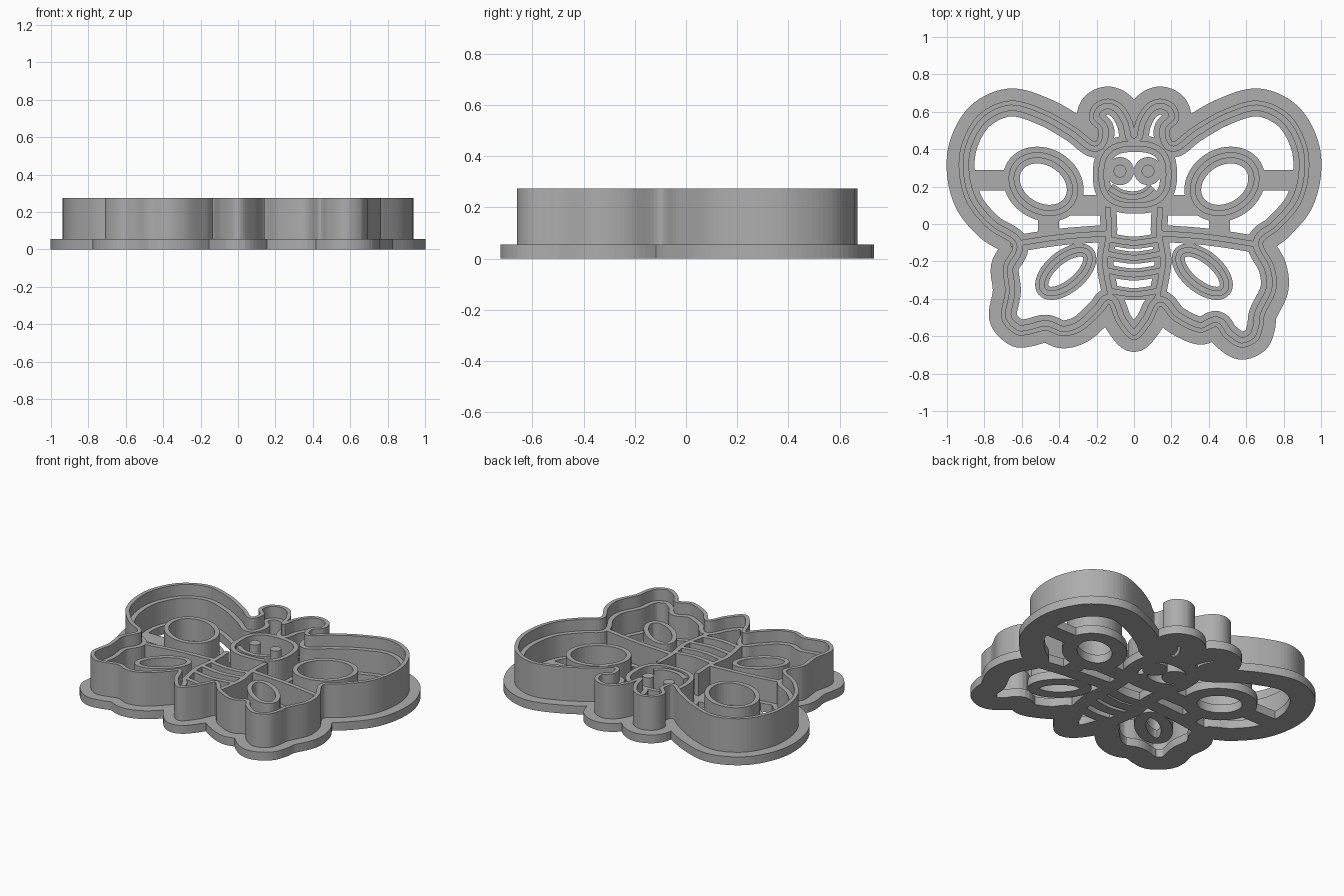
import bpy, bmesh, math
from mathutils import Vector

cube = bpy.data.objects.get("Cube")
if cube:
    bpy.data.objects.remove(cube, do_unlink=True)

BASE, STAMP, BLADE = 0.055, 0.2, 0.275   # heights of the three levels
LINE = 0.03                              # width of a stamping line

grey = bpy.data.materials.new("plain_grey")
grey.use_nodes = True
colour = (0.42, 0.42, 0.42, 1)
grey.diffuse_color = colour
for node in grey.node_tree.nodes:
    if node.type == 'BSDF_PRINCIPLED':
        node.inputs["Base Color"].default_value = colour


def finish(name, bm):
    for face in bm.faces:
        face.normal_update()
    mesh = bpy.data.meshes.new(name)
    bm.to_mesh(mesh)
    bm.free()
    mesh.materials.append(grey)
    obj = bpy.data.objects.new(name, mesh)
    bpy.context.collection.objects.link(obj)
    return obj


def smooth(points, closed=False, steps=8):
    """Curve running through all the given points."""
    pts = [Vector(p) for p in points]
    n = len(pts)

    def at(i):
        return pts[i % n] if closed else pts[max(0, min(n - 1, i))]

    path = []
    for i in range(n if closed else n - 1):
        a, b, c, d = (at(i + k) for k in (-1, 0, 1, 2))
        for s in range(steps):
            t = s / steps
            path.append(0.5 * (2 * b + (c - a) * t + (2 * a - 5 * b + 4 * c - d) * t ** 2
                               + (3 * b - a - 3 * c + d) * t ** 3))
    if not closed:
        path.append(pts[-1])
    return path


def ellipse(cx, cy, a, b, tilt=0, power=1, steps=48):
    """Closed counter-clockwise oval; a low power makes it squarer."""
    path = []
    ct, st = math.cos(tilt), math.sin(tilt)
    for i in range(steps):
        t = math.tau * i / steps
        x = a * math.copysign(abs(math.cos(t)) ** power, math.cos(t))
        y = b * math.copysign(abs(math.sin(t)) ** power, math.sin(t))
        path.append(Vector((cx + x * ct - y * st, cy + x * st + y * ct)))
    return path


def ribbon(name, path, outer, inner, low, high, closed=False):
    """Upright strip between two offsets of a flat path."""
    bm = bmesh.new()
    n = len(path)
    rows = []
    for i, p in enumerate(path):
        if closed:
            along = path[(i + 1) % n] - path[i - 1]
        else:
            along = path[min(i + 1, n - 1)] - path[max(i - 1, 0)]
        along.normalize()
        side = Vector((along.y, -along.x))
        a, b = p + side * outer, p + side * inner
        rows.append([bm.verts.new((q.x, q.y, z))
                     for q, z in ((a, low), (a, high), (b, high), (b, low))])
    for i in range(n if closed else n - 1):
        r, s = rows[i], rows[(i + 1) % n]
        for k in range(4):
            m = (k + 1) % 4
            face = bm.faces.new((r[k], s[k], s[m], r[m]))
            face.normal_update()
            # Caps always look straight up or down
            if (k == 1 and face.normal.z < 0) or (k == 3 and face.normal.z > 0):
                face.normal_flip()
    if not closed:
        bm.faces.new(rows[0])
        bm.faces.new(rows[-1][::-1])
    return finish(name, bm)


def stamp(name, path, width, closed=False):
    """Low backing strip with a raised line along its middle."""
    ribbon(name + "_backing", path, width / 2, -width / 2, 0, BASE, closed)
    ribbon(name + "_line", path, LINE / 2, -LINE / 2, BASE, STAMP, closed)


def post(name, x, y, radius, low, high):
    bm = bmesh.new()
    bmesh.ops.create_cone(bm, cap_ends=True, segments=32, radius1=radius,
                          radius2=radius, depth=high - low)
    bmesh.ops.translate(bm, verts=bm.verts, vec=(x, y, (low + high) / 2))
    return finish(name, bm)


# Outline: antenna and upper wing are mirrored, the lower wings differ
upper = [(.02, .55), (.07, .63), (.14, .66), (.21, .63), (.23, .56), (.18, .5),
         (.21, .43), (.32, .51), (.48, .6), (.66, .65), (.82, .58), (.91, .43),
         (.925, .27), (.88, .11), (.77, -.02)]
lower = [(-.64, -.11), (-.69, -.23), (-.68, -.36), (-.7, -.5), (-.63, -.58),
         (-.56, -.58), (-.47, -.56), (-.38, -.59), (-.28, -.56), (-.18, -.47),
         (-.13, -.42), (-.08, -.53), (0, -.61), (.08, -.53), (.14, -.43),
         (.22, -.51), (.35, -.57), (.44, -.54), (.49, -.6), (.57, -.65),
         (.65, -.62), (.68, -.55), (.69, -.48), (.75, -.35), (.74, -.23), (.68, -.1)]
outline = smooth([(0, .47)] + [(-x, y) for x, y in upper] + lower + upper[::-1], True)
ribbon("outer_rim", outline, .075, -.075, 0, BASE, True)
ribbon("cutting_wall", outline, .01, -.015, BASE, BLADE, True)
ribbon("outline_step", outline, -.015, -.045, BASE, STAMP, True)

# Head and smile
stamp("head", ellipse(.005, .265, .18, .165, power=.75), .09, True)
stamp("smile", smooth([(-.13, .19), (-.07, .155), (0, .145), (.06, .16), (.1, .195)]), .06)

# Body stripes
for i, y in enumerate((-.08, -.16, -.25, -.355)):
    stamp(f"body_stripe_{i}", smooth([(-.14, y), (0, y - .02), (.14, y)]), .065)

# Paired details on both sides
for label, s in (("left", 1), ("right", -1)):
    def flip(points):
        return smooth([(s * x, y) for x, y in points])

    post(f"{label}_eye_backing", s * .075, .283, .075, 0, BASE)
    post(f"{label}_eye", s * .075, .283, .034, BASE, STAMP)
    stamp(f"{label}_body_side",
          flip([(.14, .09), (.135, -.05), (.155, -.2), (.13, -.36), (.12, -.43)]), .09)
    stamp(f"{label}_wing_divider", flip([(.66, -.11), (.4, -.07), (.14, -.05)]), .09)
    stamp(f"{label}_upper_spot",
          ellipse(s * .485, .213, .18, .145, s * math.radians(32)), .09, True)
    stamp(f"{label}_lower_spot",
          ellipse(s * .365, -.255, .155, .077, -s * math.radians(40)), .07, True)

    # Flat bridges holding the spots
    for part, points in (("outer", [(.88, .235), (.64, .235)]),
                         ("inner", [(.36, .1), (.15, .1)]),
                         ("lower", [(.457, .06), (.457, -.07)])):
        ribbon(f"{label}_{part}_bridge", flip(points), .055, -.055, 0, BASE)
